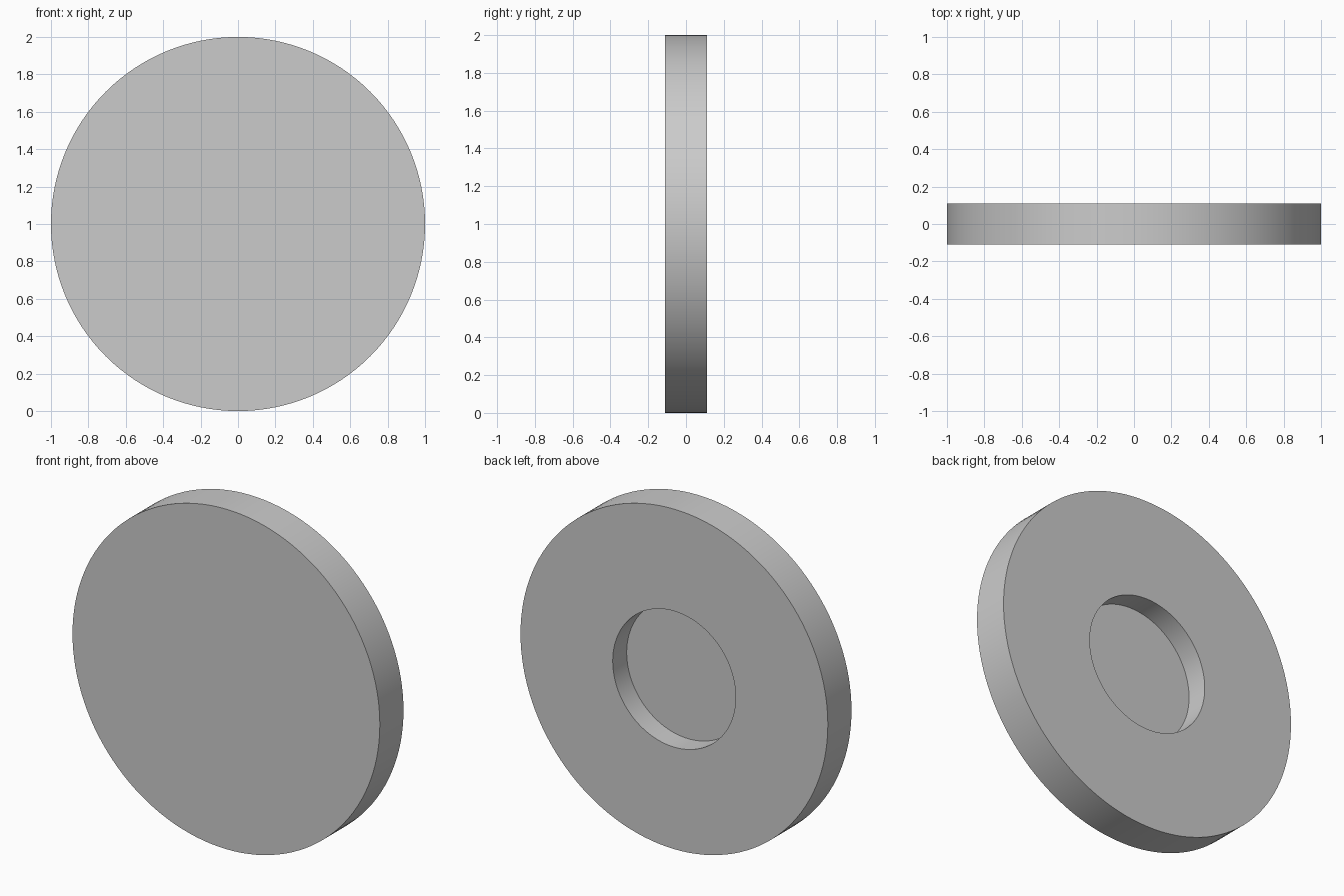
import bpy, bmesh
from math import radians, pi
from mathutils import Vector

if "Cube" in bpy.data.objects:
    bpy.data.objects.remove(bpy.data.objects["Cube"])

SEGMENTS = 128
HALF = 0.11          # half the thickness
RECESS_R = 0.4       # radius of the round recess in the back
RECESS_FLOOR = -0.02

bm = bmesh.new()

# Half cross-section (radius, y), from front centre round to the recess floor centre
profile = [(0, -HALF), (1, -HALF), (1, HALF), (RECESS_R, HALF),
           (RECESS_R, RECESS_FLOOR), (0, RECESS_FLOOR)]
verts = [bm.verts.new((r, y, 1)) for r, y in profile]
edges = [bm.edges.new(pair) for pair in zip(verts, verts[1:])]

# Turn the section around the disc's axis
bmesh.ops.spin(bm, geom=verts + edges, cent=Vector((0, 0, 1)), axis=Vector((0, 1, 0)),
               angle=2 * pi, steps=SEGMENTS, use_duplicate=False)
bmesh.ops.remove_doubles(bm, verts=bm.verts, dist=1e-4)
bmesh.ops.recalc_face_normals(bm, faces=bm.faces)

mesh = bpy.data.meshes.new("recessed_disc")
bm.to_mesh(mesh)
bm.free()
disc = bpy.data.objects.new("recessed_disc", mesh)
bpy.context.collection.objects.link(disc)

# Smooth round walls, sharp rims
bpy.context.view_layer.objects.active = disc
disc.select_set(True)
bpy.ops.object.shade_smooth_by_angle(angle=radians(30))
